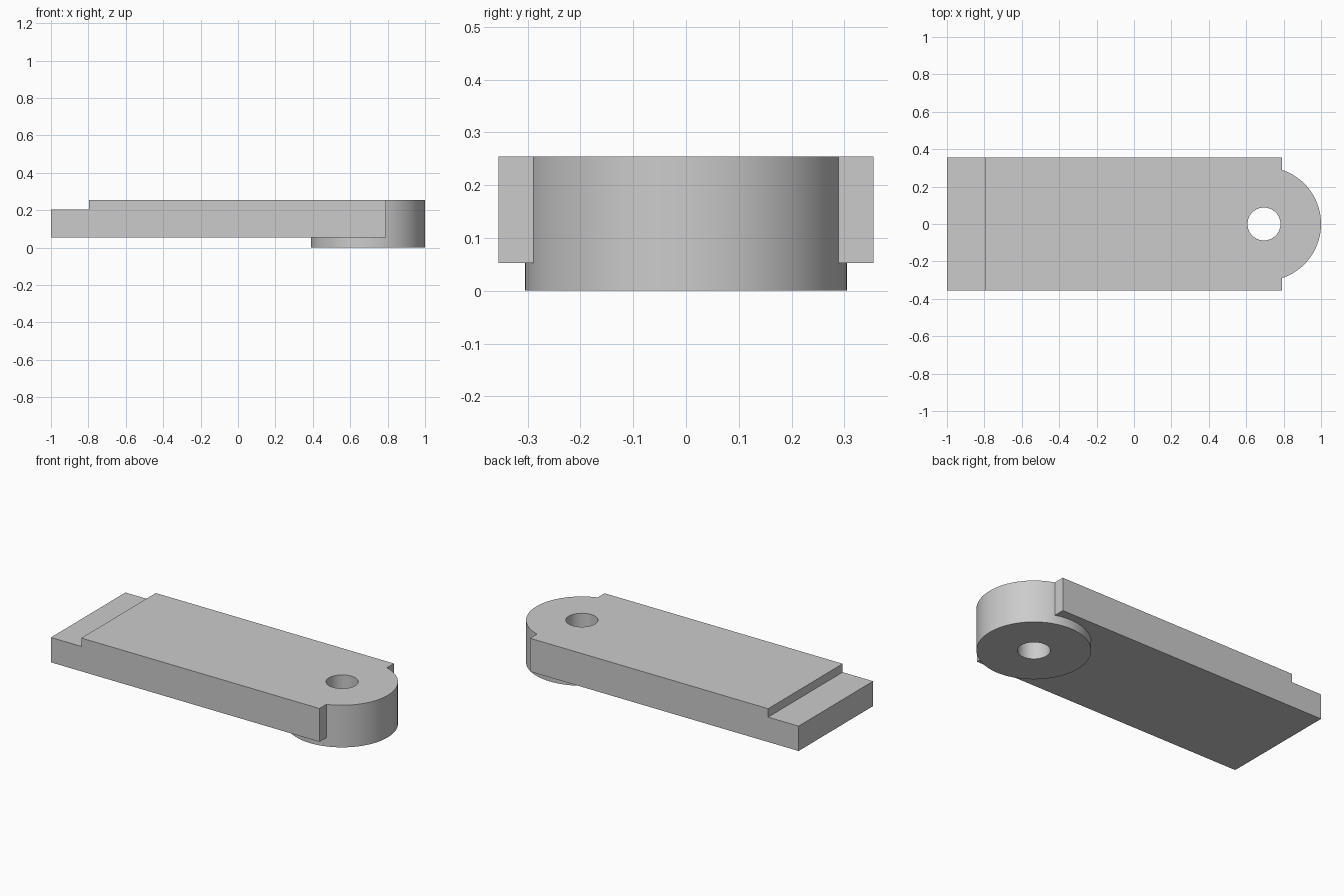
import bpy, bmesh, math
from mathutils import Matrix

default = bpy.data.objects.get("Cube")
if default:
    bpy.data.objects.remove(default, do_unlink=True)

# Single grey finish
GREY = (0.6, 0.6, 0.6, 1.0)
mat = bpy.data.materials.new("plain grey")
mat.use_nodes = True
mat.diffuse_color = GREY
mat.node_tree.nodes["Principled BSDF"].inputs["Base Color"].default_value = GREY

BOSS_X, BOSS_R, HOLE_R = 0.695, 0.305, 0.088
TOP, BOTTOM, STEP = 0.254, 0.053, 0.203
HALF_WIDTH = 0.355


def add_object(name, bm):
    bmesh.ops.recalc_face_normals(bm, faces=bm.faces)
    mesh = bpy.data.meshes.new(name)
    bm.to_mesh(mesh)
    bm.free()
    mesh.materials.append(mat)
    obj = bpy.data.objects.new(name, mesh)
    bpy.context.collection.objects.link(obj)
    return obj


def cylinder(name, radius, z0, z1):
    bm = bmesh.new()
    bmesh.ops.create_cone(bm, cap_ends=True, segments=96, radius1=radius,
                          radius2=radius, depth=z1 - z0,
                          matrix=Matrix.Translation((BOSS_X, 0, (z0 + z1) / 2)))
    return add_object(name, bm)


def combine(target, tool, operation):
    mod = target.modifiers.new(operation.title(), "BOOLEAN")
    mod.operation = operation
    mod.solver = "EXACT"
    mod.object = tool
    bpy.context.view_layer.objects.active = target
    bpy.ops.object.modifier_apply(modifier=mod.name)
    bpy.data.objects.remove(tool, do_unlink=True)


# Stepped plate: side profile extruded across the width
profile = [(-1, BOTTOM), (0.792, BOTTOM), (0.792, TOP),
           (-0.797, TOP), (-0.797, STEP), (-1, STEP)]
bm = bmesh.new()
side = bm.faces.new([bm.verts.new((x, -HALF_WIDTH, z)) for x, z in profile])
swept = bmesh.ops.extrude_face_region(bm, geom=[side])["geom"]
bmesh.ops.translate(bm, vec=(0, 2 * HALF_WIDTH, 0),
                    verts=[v for v in swept if isinstance(v, bmesh.types.BMVert)])
link_plate = add_object("link_plate", bm)

# Round boss joined to the plate, then a pivot hole through both
combine(link_plate, cylinder("pivot_boss", BOSS_R, 0, TOP), "UNION")
combine(link_plate, cylinder("pivot_hole", HOLE_R, -0.1, TOP + 0.1), "DIFFERENCE")

# Smooth round walls, crisp edges
bpy.ops.object.select_all(action="DESELECT")
link_plate.select_set(True)
bpy.context.view_layer.objects.active = link_plate
bpy.ops.object.shade_smooth_by_angle(angle=math.radians(30))
